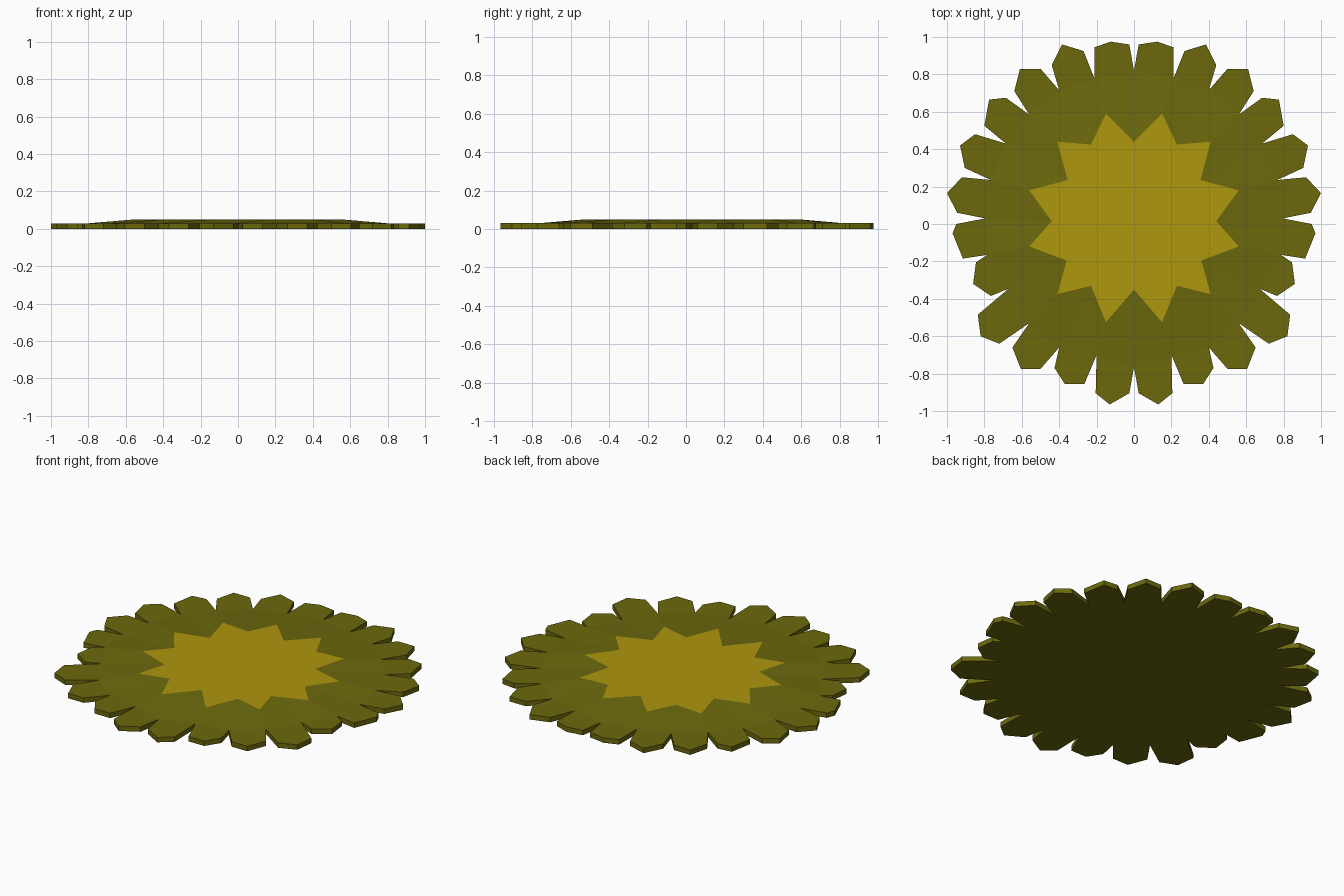
import bpy, bmesh

if "Cube" in bpy.data.objects:
    bpy.data.objects.remove(bpy.data.objects["Cube"])

Z_RIM, Z_TOP = 0.03, 0.05

# Right half of each ring, from back centre (+y) to front centre (-y)
STAR = [(0, .44), (.15, .59), (.23, .425), (.41, .44), (.355, .235), (.56, .18), (.44, .015),
        (.56, -.12), (.36, -.195), (.41, -.375), (.23, -.33), (.15, -.525), (0, -.35)]
NOTCH = [(0, .82), (.21, .775), (.40, .715), (.56, .585), (.685, .43), (.765, .235), (.795, .03),
         (.785, -.165), (.67, -.345), (.56, -.53), (.40, -.66), (.20, -.70), (0, -.765)]
# Three tip corners of each petal, lying between consecutive notches
TIPS = [[(.025, .96), (.125, .975), (.21, .945)], [(.27, .925), (.385, .96), (.44, .85)],
        [(.50, .83), (.61, .83), (.64, .71)], [(.685, .675), (.775, .665), (.80, .525)],
        [(.85, .48), (.93, .42), (.905, .30)], [(.92, .25), (1.0, .165), (.945, .06)],
        [(.95, 0), (.97, -.05), (.915, -.185)], [(.845, -.205), (.86, -.32), (.765, -.385)],
        [(.835, -.485), (.82, -.60), (.72, -.64)], [(.65, -.66), (.605, -.775), (.50, -.775)],
        [(.425, -.77), (.37, -.855), (.265, -.855)], [(.205, -.905), (.13, -.965), (.025, -.905)]]


def flip(pts):
    return [(-x, y) for x, y in reversed(pts)]


def material(name, color):
    m = bpy.data.materials.new(name)
    m.diffuse_color = color
    m.use_nodes = True
    m.node_tree.nodes["Principled BSDF"].inputs["Base Color"].default_value = m.diffuse_color
    return m


# Mirror the half rings into closed loops
star = STAR + flip(STAR[1:-1])
notch = NOTCH + flip(NOTCH[1:-1])
tips = TIPS + [flip(t) for t in reversed(TIPS)]
n = len(star)

bm = bmesh.new()
star_v = [bm.verts.new((x, y, Z_TOP)) for x, y in star]
notch_v = [bm.verts.new((x, y, Z_RIM)) for x, y in notch]
outline = []

# Raised star in the centre
bm.faces.new(star_v).material_index = 1

# Sloping ring and flat petals
for i in range(n):
    j = (i + 1) % n
    bm.faces.new((star_v[i], star_v[j], notch_v[j], notch_v[i]))
    tip = [bm.verts.new((x, y, Z_RIM)) for x, y in tips[i]]
    bm.faces.new([notch_v[i], *tip, notch_v[j]])
    outline += [notch_v[i], *tip]

# Side walls and flat underside
base = [bm.verts.new((v.co.x, v.co.y, 0)) for v in outline]
for i in range(len(base)):
    j = (i + 1) % len(base)
    bm.faces.new((outline[i], outline[j], base[j], base[i]))
bm.faces.new(base)
bmesh.ops.recalc_face_normals(bm, faces=bm.faces)

mesh = bpy.data.meshes.new("petal_disc")
bm.to_mesh(mesh)
bm.free()
mesh.materials.append(material("olive", (0.15, 0.14, 0.004, 1)))
mesh.materials.append(material("gold", (0.42, 0.31, 0.004, 1)))
bpy.context.collection.objects.link(bpy.data.objects.new("petal_disc", mesh))
